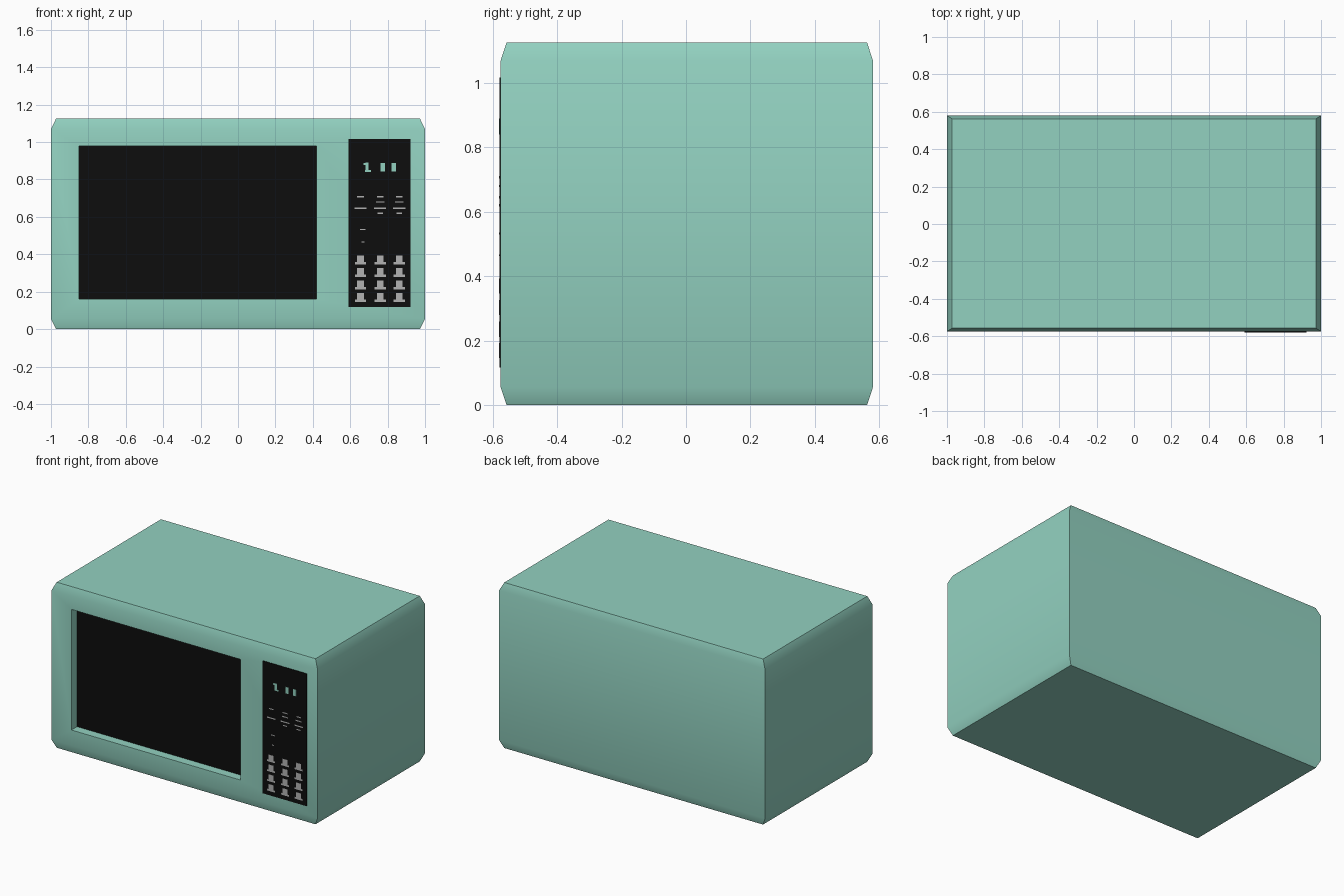
import bpy, bmesh, math

if "Cube" in bpy.data.objects:
    bpy.data.objects.remove(bpy.data.objects["Cube"])


def material(name, rgb):
    m = bpy.data.materials.new(name)
    m.diffuse_color = (*rgb, 1)
    m.use_nodes = True
    m.node_tree.nodes["Principled BSDF"].inputs["Base Color"].default_value = m.diffuse_color
    return m


MINT = material("mint green", (0.29, 0.64, 0.53))
BLACK = material("black", (0.004, 0.004, 0.004))
GREY = material("light grey", (0.45, 0.45, 0.45))


def finish(name, bm, mats):
    bmesh.ops.recalc_face_normals(bm, faces=bm.faces[:])
    me = bpy.data.meshes.new(name)
    bm.to_mesh(me)
    bm.free()
    for m in mats:
        me.materials.append(m)
    ob = bpy.data.objects.new(name, me)
    bpy.context.collection.objects.link(ob)
    return ob


def add_box(bm, x0, x1, y0, y1, z0, z1):
    for v in bmesh.ops.create_cube(bm, size=1)["verts"]:
        v.co = (x1 if v.co.x > 0 else x0, y1 if v.co.y > 0 else y0,
                z1 if v.co.z > 0 else z0)


def plates(name, rects, y0, y1, mat):
    """Thin plates from (centre x, centre z, width, height)."""
    bm = bmesh.new()
    for x, z, w, h in rects:
        add_box(bm, x - w / 2, x + w / 2, y0, y1, z - h / 2, z + h / 2)
    return finish(name, bm, [mat])


# Casing: rectangle rings drawn in at top and bottom
FRONT, BACK = -0.575, 0.58
bm = bmesh.new()
rings = []
for z, dx, dy in ((0, 0.027, 0.018), (0.055, 0, 0), (1.07, 0, 0), (1.125, 0.027, 0.018)):
    rings.append([bm.verts.new(p) for p in (
        (-1 + dx, FRONT + dy, z), (1 - dx, FRONT + dy, z),
        (1 - dx, BACK - dy, z), (-1 + dx, BACK - dy, z))])
for a, b in zip(rings, rings[1:]):
    for i in range(4):
        j = (i + 1) % 4
        bm.faces.new((a[i], a[j], b[j], b[i]))
bm.faces.new(rings[0][::-1])
bm.faces.new(rings[-1])

# Door window: split the front face around the opening, then push it inwards
X0, X1, Z0, Z1, DEPTH = -0.85, 0.42, 0.16, 0.98, 0.06
bm.faces.ensure_lookup_table()
front = next(f for f in bm.faces
             if all(abs(v.co.y - FRONT) < 1e-5 for v in f.verts))
outer = sorted(front.verts, key=lambda v: math.atan2(v.co.z - 0.56, v.co.x))
bm.faces.remove(front)
corners = ((X0, Z0), (X1, Z0), (X1, Z1), (X0, Z1))
rim = [bm.verts.new((x, FRONT, z)) for x, z in corners]
pane = [bm.verts.new((x, FRONT + DEPTH, z)) for x, z in corners]
for i in range(4):
    j = (i + 1) % 4
    bm.faces.new((outer[i], outer[j], rim[j], rim[i]))
    bm.faces.new((rim[i], rim[j], pane[j], pane[i]))
bm.faces.new(pane).material_index = 1
casing = finish("casing_with_window", bm, [MINT, BLACK])
bpy.context.view_layer.objects.active = casing
casing.select_set(True)
bpy.ops.object.shade_smooth_by_angle(angle=math.radians(35))
casing.select_set(False)

# Control panel
plates("control_panel", [(0.756, 0.567, 0.33, 0.90)], -0.579, -0.565, BLACK)

# Clock display marks
marks = [(0.69, 0.865, 0.018, 0.05), (0.695, 0.845, 0.03, 0.01), (0.68, 0.882, 0.02, 0.01)]
marks += [(x, 0.865, 0.024, 0.045) for x in (0.775, 0.832)]
plates("clock_display_marks", marks, -0.580, -0.577, MINT)

# Button marks: thin dashes above, number pad below
COLUMNS = (0.655, 0.76, 0.862)
dashes = []
for x in COLUMNS:
    dashes += [(x, 0.645, 0.065, 0.008), (x, 0.707, 0.035, 0.007)]
for x in COLUMNS[1:]:
    dashes += [(x, 0.68, 0.045, 0.007), (x, 0.62, 0.03, 0.007)]
dashes += [(0.668, 0.532, 0.03, 0.006), (0.668, 0.465, 0.015, 0.006)]
plates("function_button_marks", dashes, -0.580, -0.577, GREY)

keys = []
for x in COLUMNS:
    for z in (0.372, 0.305, 0.238, 0.172):
        keys += [(x, z, 0.036, 0.042), (x, z - 0.02, 0.06, 0.012)]
plates("number_pad_marks", keys, -0.580, -0.577, GREY)
